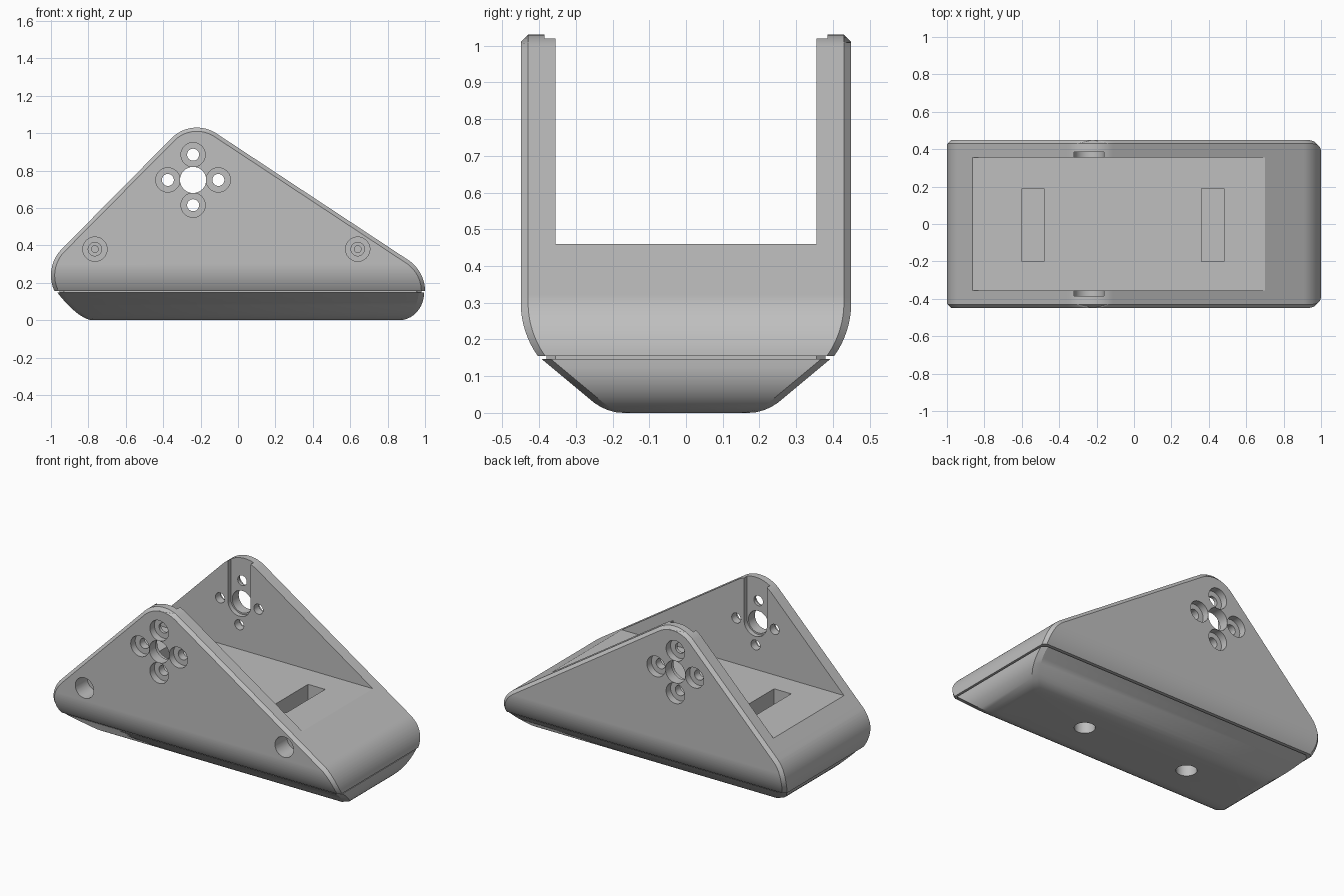
import bpy, bmesh
from math import sin, cos, radians, sqrt, pi
from mathutils import Matrix

if "Cube" in bpy.data.objects:
    bpy.data.objects.remove(bpy.data.objects["Cube"])

grey = bpy.data.materials.new("plain_grey")
grey.use_nodes = True
grey.diffuse_color = (0.52, 0.52, 0.52, 1)
grey.node_tree.nodes["Principled BSDF"].inputs["Base Color"].default_value = grey.diffuse_color

# Rounded corners of the side outline: centre x, centre z, radius
LEFT, APEX, RIGHT = (-0.80, 0.24, 0.20), (-0.22, 0.84, 0.19), (0.80, 0.155, 0.20)
CHAMFER, SEAM, FLOOR, INNER = 0.02, 0.155, 0.46, 0.355
HUB_X, HUB_Z = -0.24, 0.75


def make(name, bm):
    bmesh.ops.recalc_face_normals(bm, faces=bm.faces)
    mesh = bpy.data.meshes.new(name)
    bm.to_mesh(mesh)
    bm.free()
    ob = bpy.data.objects.new(name, mesh)
    bpy.context.collection.objects.link(ob)
    mesh.materials.append(grey)
    return ob


def loft(name, rings):
    """Skin a stack of equal-length point rings and cap both ends."""
    bm = bmesh.new()
    loops = [[bm.verts.new(p) for p in ring] for ring in rings]
    n = len(loops[0])
    for a, b in zip(loops, loops[1:]):
        for i in range(n):
            j = (i + 1) % n
            bm.faces.new((a[i], a[j], b[j], b[i]))
    bm.faces.new(loops[0])
    bm.faces.new(loops[-1])
    bmesh.ops.remove_doubles(bm, verts=bm.verts, dist=1e-5)
    return make(name, bm)


def box(x0, x1, y0, y1, z0, z1):
    bm = bmesh.new()
    bmesh.ops.create_cube(bm, size=1, matrix=Matrix.Translation(
        ((x0 + x1) / 2, (y0 + y1) / 2, (z0 + z1) / 2)) @ Matrix.Diagonal((x1 - x0, y1 - y0, z1 - z0, 1)))
    return make("cutter", bm)


def rod(centre, radius, length, axis="Y"):
    bm = bmesh.new()
    turn = Matrix.Rotation(pi / 2, 4, "X") if axis == "Y" else Matrix()
    bmesh.ops.create_cone(bm, cap_ends=True, segments=40, radius1=radius, radius2=radius,
                          depth=length, matrix=Matrix.Translation(centre) @ turn)
    return make("cutter", bm)


def cut(ob, cutter):
    mod = ob.modifiers.new("cut", "BOOLEAN")
    mod.operation, mod.solver, mod.object = "DIFFERENCE", "EXACT", cutter
    bpy.context.view_layer.objects.active = ob
    bpy.ops.object.modifier_apply(modifier=mod.name)
    bpy.data.objects.remove(cutter)


def finish(ob):
    bpy.ops.object.select_all(action="DESELECT")
    ob.select_set(True)
    bpy.context.view_layer.objects.active = ob
    bpy.ops.object.shade_smooth_by_angle(angle=radians(25))


def outline(z, inset, side):
    """x of the outline at height z, on the left (-1) or right (+1)."""
    (cx, cz, r), (ax, az, ar) = (LEFT if side < 0 else RIGHT), APEX
    r, ar = r - inset, ar - inset
    ang = radians(45 if side < 0 else 56.5)
    low, high = cz + r * sin(ang), az + ar * sin(ang)
    if z >= high:
        return ax + side * sqrt(max(0, ar * ar - (z - az) ** 2))
    if z <= low:
        return cx + side * sqrt(max(0, r * r - (z - cz) ** 2))
    t = (z - low) / (high - low)
    x0, x1 = cx + side * r * cos(ang), ax + side * ar * cos(ang)
    return x0 + (x1 - x0) * t


def section(z, outer, inner, w_outer, w_inner):
    (l0, r0), (l1, r1) = outer, inner
    pts = [(l1, -w_outer), (r1, -w_outer), (r0, -w_inner), (r0, w_inner),
           (r1, w_outer), (l1, w_outer), (l0, w_inner), (l0, -w_inner)]
    return [(x, y, z) for x, y in pts]


# Upper body: stacked chamfered sections following the rounded triangle
levels = {SEAM, 0.3}
for (cx, cz, r), a0, a1 in ((LEFT, -25, 45), (RIGHT, 0, 57), (APEX, 40, 90)):
    for inset in (0, CHAMFER):
        for k in range(13):
            levels.add(round(cz + (r - inset) * sin(radians(a0 + (a1 - a0) * k / 12)), 4))
top = APEX[1] + APEX[2]
rings = []
for z in sorted(v for v in levels if v >= SEAM):
    w = 0.45 if z >= 0.3 else 0.2 + sqrt(0.25 ** 2 - (0.3 - z) ** 2)
    w_in = w - CHAMFER
    w = min(w, w_in + max(0, top - z))
    rings.append(section(z, [outline(z, 0, s) for s in (-1, 1)],
                         [outline(z, CHAMFER, s) for s in (-1, 1)], w, w_in))
body = loft("bracket_body", rings)

# Channel between the two side walls, with two pockets in its floor
cut(body, box(-1.2, 1.2, -INNER, INNER, FLOOR, 1.3))
for x in (-0.54, 0.42):
    cut(body, box(x - 0.06, x + 0.06, -0.2, 0.19, 0.2, 0.6))

# Shaft slot on the inner wall faces, open at the top
cut(body, rod((HUB_X, 0, HUB_Z), 0.08, 0.77))
cut(body, box(HUB_X - 0.08, HUB_X + 0.08, -0.385, 0.385, HUB_Z, 1.2))

# Hub hole and four counterbored screw holes through both walls
cut(body, rod((HUB_X, 0, HUB_Z), 0.07, 1.2))
for k in range(4):
    x, z = HUB_X + 0.135 * cos(k * pi / 2), HUB_Z + 0.135 * sin(k * pi / 2)
    cut(body, rod((x, 0, z), 0.032, 1.2))
    for side in (-1, 1):
        cut(body, rod((x, side * 0.5, z), 0.065, 0.19))

# Stepped screw holes on the front only
for x in (-0.765, 0.64):
    for radius, depth in ((0.065, 0.12), (0.036, 0.18), (0.018, 0.26)):
        cut(body, rod((x, depth / 2 - 0.5, 0.38), radius, depth + 0.1))
finish(body)

# Base: tapered tray with a narrow recessed seam on top
R = 0.14
rings = []
for k in range(11):
    a = radians(9 * k)
    z = 0.147 * (1 - cos(a))
    right = 0.86 + 0.135 * sin(a)
    left = -0.78 - 0.185 * (z / 0.147) ** 0.62
    w = 0.17 + sqrt(2 * 0.12 * z) if z < 0.024 else 0.246 + (z - 0.024) * 1.2
    rings.append(section(z, (left, right), (left + 0.03, right - 0.03), w, w - 0.025))
for z in (0.147, 0.157):
    rings.append(section(z, (-0.955, 0.98), (-0.93, 0.955), 0.38, 0.355))
base = loft("base_tray", rings)
for x in (-0.37, 0.38):
    cut(base, rod((x, 0.02, 0.02), 0.06, 0.24, "Z"))
finish(base)
